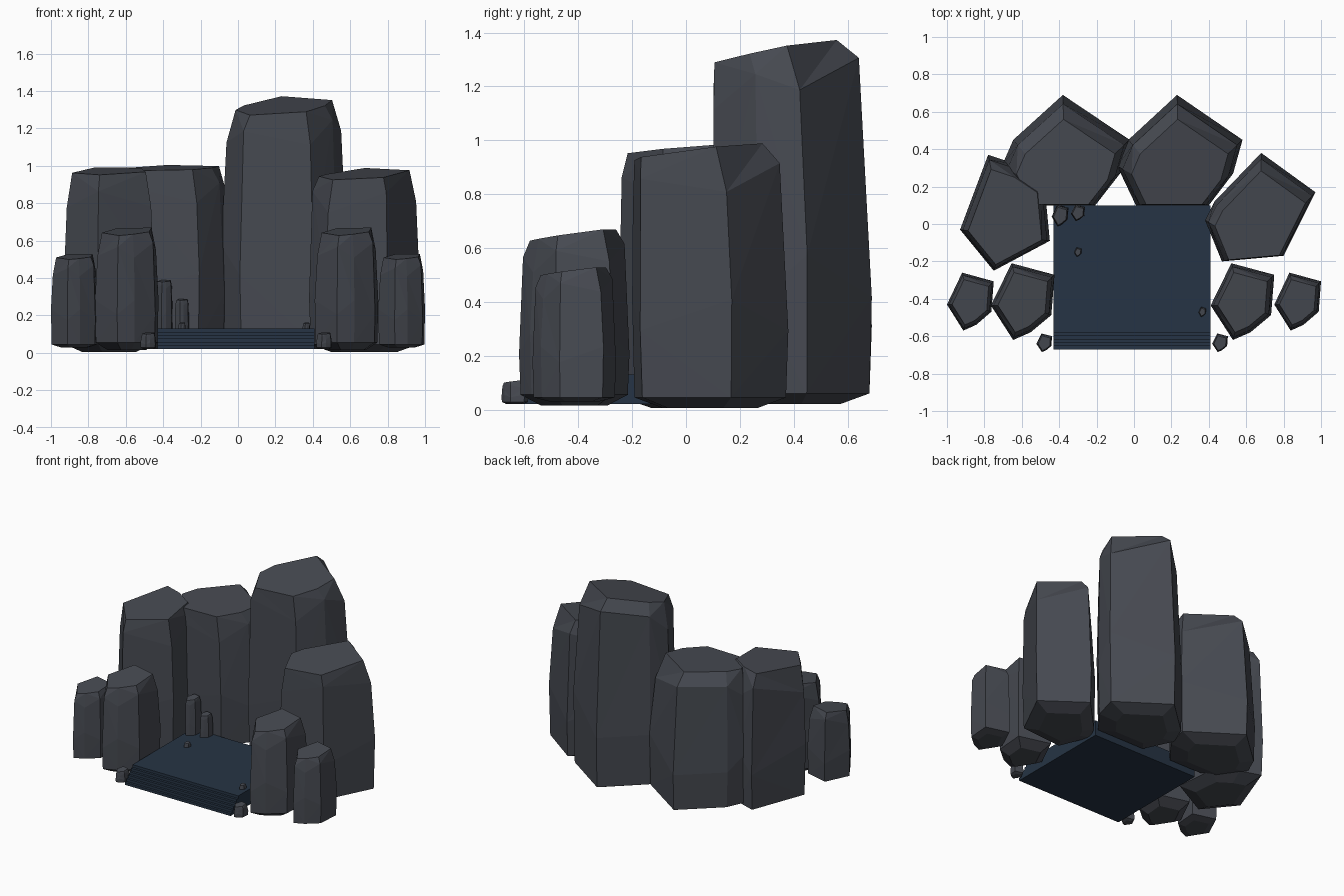
import bpy
import bmesh

cube = bpy.data.objects.get("Cube")
if cube:
    bpy.data.objects.remove(cube, do_unlink=True)


def make_material(name, color):
    mat = bpy.data.materials.new(name)
    mat.use_nodes = True
    mat.diffuse_color = color
    mat.node_tree.nodes["Principled BSDF"].inputs["Base Color"].default_value = color
    return mat


STONE = make_material("slate grey stone", (0.062, 0.068, 0.083, 1))
FLOOR = make_material("deep blue floor", (0.019, 0.034, 0.058, 1))


def add_object(name, bm, mat):
    bmesh.ops.recalc_face_normals(bm, faces=bm.faces)
    mesh = bpy.data.meshes.new(name)
    bm.to_mesh(mesh)
    bm.free()
    mesh.materials.append(mat)
    obj = bpy.data.objects.new(name, mesh)
    bpy.context.collection.objects.link(obj)
    return obj


def rock(name, outline, base, height, slope=0.2, pivot=0.4, top=0.78, foot=0.04):
    """Faceted stone: outline rings tapering to a tilted top, with a chipped underside."""
    xs, ys = zip(*outline)
    cx = (min(xs) + max(xs)) / 2
    cy = (min(ys) + max(ys)) / 2
    py = min(ys) + pivot * (max(ys) - min(ys))
    size = max(ys) - min(ys)
    bm = bmesh.new()

    def ring(scale, level, mid_y):
        verts = []
        for i, (x, y) in enumerate(outline):
            px, qy = cx + (x - cx) * scale, mid_y + (y - mid_y) * scale
            verts.append(bm.verts.new((px, qy, level(i, px, qy))))
        return verts

    def crown(x, y):
        return height + slope * ((y - cy) + 0.3 * (x - cx))

    span = height - base
    rings = [
        ring(0.6, lambda i, x, y: base, cy),
        ring(0.97, lambda i, x, y: base + foot, cy),
        ring(1.0, lambda i, x, y: base + span * (0.3 + 0.12 * (i % 2)), cy),
        ring((1 + top) / 2 + 0.03,
             lambda i, x, y: crown(x, y) - size * (0.14 + 0.16 * (i % 2)), py),
        ring(top, lambda i, x, y: crown(x, y), py),
    ]
    walls = []
    count = len(outline)
    for low, high in zip(rings, rings[1:]):
        for i in range(count):
            j = (i + 1) % count
            walls.append(bm.faces.new((low[i], low[j], high[j], high[i])))
    bmesh.ops.triangulate(bm, faces=walls)
    bm.faces.new(rings[0])
    bm.faces.new(rings[-1])
    return add_object(name, bm, STONE)


# Large standing stones
BACK = [(-.02, .29), (.33, .05), (.28, -.13), (.15, -.3), (-.24, -.3), (-.34, -.09), (-.28, .05)]
RIGHT = [(0, .29), (.29, .08), (.12, -.26), (-.21, -.29), (-.3, -.07), (-.25, .03)]
LEFT = [(-.1, .3), (.05, .25), (.2, .15), (.23, -.16), (-.07, -.32), (-.25, -.1)]


def placed(shape, x, y, sx=1, sy=1):
    return [(x + px * sx, y + py * sy) for px, py in shape]


rock("tall_back_stone", placed(BACK, .25, .4), .02, 1.34, .2, .04, .77)
rock("left_back_stone", placed(BACK, -.36, .4, 1.02), .02, .995, .06, .04, .77)
rock("right_side_stone", placed(RIGHT, .68, .09), .005, .965, .12, .08, .82)
rock("left_side_stone", placed(LEFT, -.68, .07), .005, .975, .08, .3, .82)

# Small standing stones flank the steps with one shared outline
CHUNK = [(-.35, 1), (1, .7), (.9, -.35), (.25, -.8), (-.3, -1), (-1, -.1)]
for side, inner_x, outer_x in (("right", .58, .875), ("left", -.595, -.875)):
    rock(side + "_inner_stone", placed(CHUNK, inner_x, -.415, .17, .205), .015, .65, .13, .45)
    rock(side + "_outer_stone", placed(CHUNK, outer_x, -.415, .125, .155), .03, .515, .12, .45, foot=.015)

# Pebbles and little pillars: name, x, y, half width, half depth, base, height
PEBBLES = [
    ("right_step_pebble", .46, -.635, .042, .05, .02, .105),
    ("left_step_pebble", -.48, -.635, .042, .05, .02, .105),
    ("tall_pillar", -.395, .045, .045, .06, .1, .385),
    ("short_pillar", -.3, .06, .038, .045, .1, .285),
    ("left_floor_pebble", -.3, -.15, .02, .025, .12, .16),
    ("right_floor_pebble", .365, -.47, .02, .027, .12, .16),
]
for name, x, y, w, d, base, height in PEBBLES:
    rock(name, placed(CHUNK, x, y, w, d), base, height, .12, foot=.008)

# Floor with thin steps: one stair profile extruded across the width
STEPS, RISE, TREAD = 6, .0185, .0175
profile = [(.1, .02), (-.67, .02)]
for i in range(STEPS):
    y = -.67 + i * TREAD
    z = .02 + (i + 1) * RISE
    if i:
        profile.append((y, z - RISE))
    profile.append((y, z))
profile.append((.1, .02 + STEPS * RISE))

bm = bmesh.new()
side = bm.faces.new([bm.verts.new((-.43, y, z)) for y, z in profile])
grown = bmesh.ops.extrude_face_region(bm, geom=[side], use_keep_orig=True)
moved = [v for v in grown["geom"] if isinstance(v, bmesh.types.BMVert)]
bmesh.ops.translate(bm, verts=moved, vec=(.84, 0, 0))
add_object("stepped_floor", bm, FLOOR)
